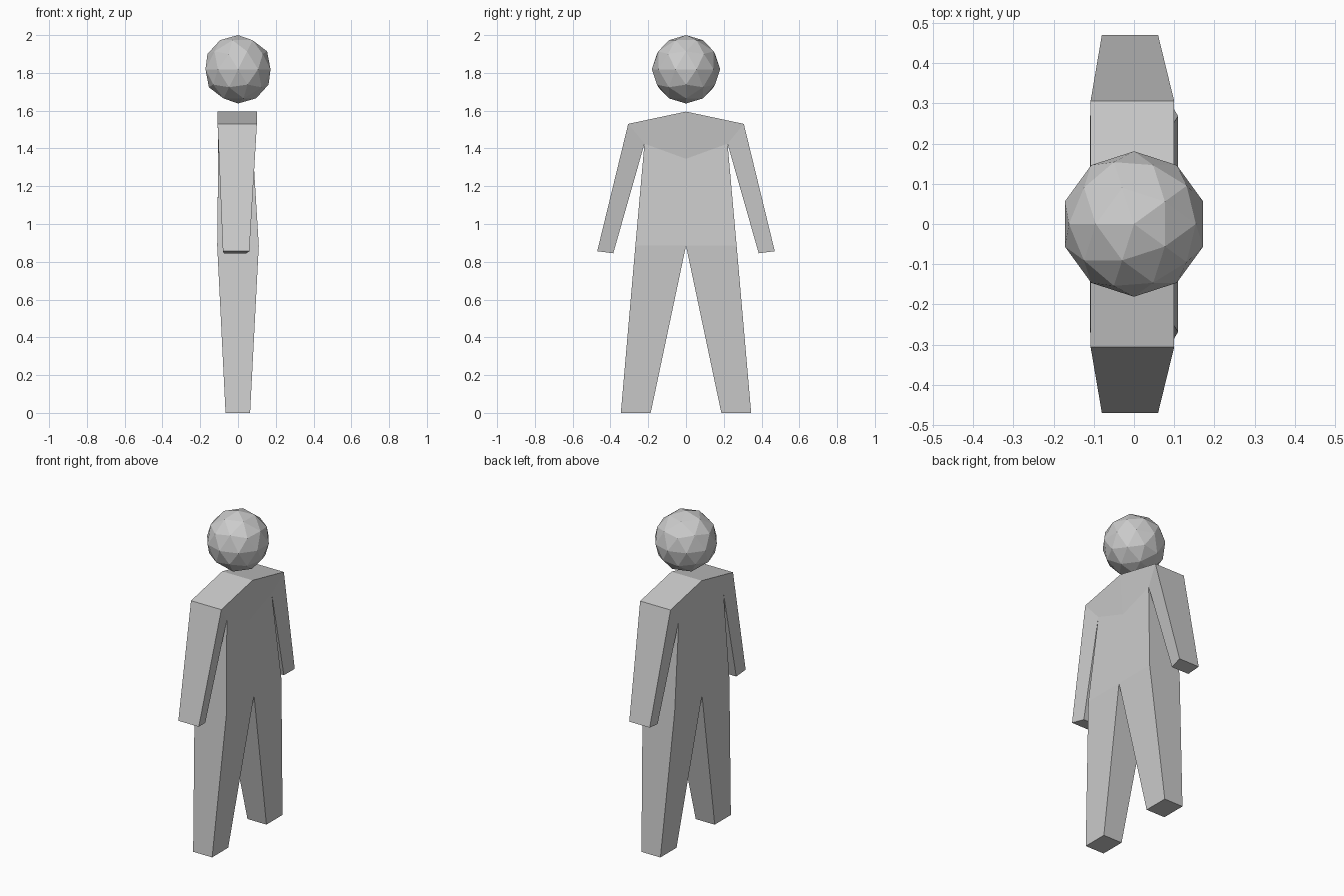
import bpy, bmesh, math

if "Cube" in bpy.data.objects:
    bpy.data.objects.remove(bpy.data.objects["Cube"])

# Half-figure outline: name -> (y, z, x_min, x_max)
P = {
    "neck": (0.0, 1.595, -0.108, 0.10),
    "shoulder": (0.306, 1.53, -0.108, 0.10),
    "hand_out": (0.47, 0.856, -0.08, 0.06),
    "hand_in": (0.385, 0.845, -0.075, 0.045),
    "armpit": (0.22, 1.425, -0.104, 0.077),
    "hip": (0.268, 0.885, -0.11, 0.11),
    "foot_out": (0.345, 0.0, -0.066, 0.064),
    "foot_in": (0.187, 0.0, -0.066, 0.064),
    "crotch": (0.0, 0.885, -0.11, 0.11),
    "chest": (0.0, 1.345, -0.105, 0.08),
}
PANELS = [
    ("neck", "shoulder", "armpit", "chest"),
    ("shoulder", "hand_out", "hand_in", "armpit"),
    ("chest", "armpit", "hip", "crotch"),
    ("crotch", "hip", "foot_out", "foot_in"),
]
RIM = ["neck", "shoulder", "hand_out", "hand_in", "armpit",
       "hip", "foot_out", "foot_in", "crotch"]

# Body: one half as joined panels with thickness, mirrored across y
bm = bmesh.new()
lo = {k: bm.verts.new((a, y, z)) for k, (y, z, a, b) in P.items()}
hi = {k: bm.verts.new((b, y, z)) for k, (y, z, a, b) in P.items()}
for panel in PANELS:
    bm.faces.new([lo[k] for k in panel])
    bm.faces.new([hi[k] for k in reversed(panel)])
for a, b in zip(RIM, RIM[1:]):
    bm.faces.new((lo[b], lo[a], hi[a], hi[b]))
bmesh.ops.recalc_face_normals(bm, faces=bm.faces)
# The open half must face outward: the chest front should point to +x
bm.normal_update()
front = max(bm.faces, key=lambda f: f.calc_center_median().x)
if front.normal.x < 0:
    bmesh.ops.reverse_faces(bm, faces=bm.faces)
mesh = bpy.data.meshes.new("body")
bm.to_mesh(mesh)
bm.free()
body = bpy.data.objects.new("body", mesh)
bpy.context.collection.objects.link(body)
mirror = body.modifiers.new("mirror", "MIRROR")
mirror.use_axis = (False, True, False)

# Head: faceted ball floating above the neck
bpy.ops.mesh.primitive_ico_sphere_add(subdivisions=2, radius=0.181,
                                      location=(0, 0, 1.819),
                                      rotation=(0, 0, math.pi))
bpy.context.object.name = "head"
